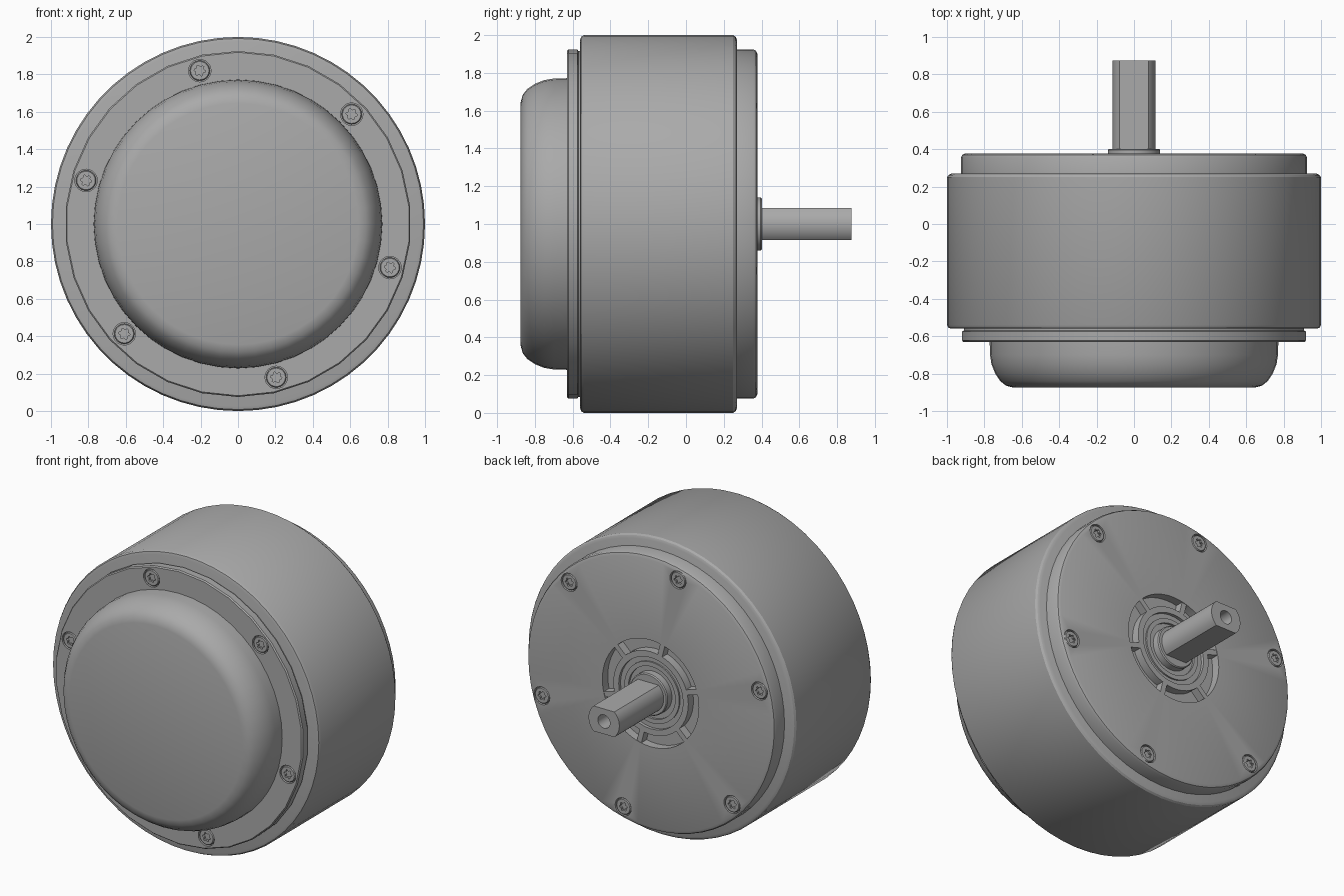
import bpy, bmesh, math
from mathutils import Matrix, Vector

cube = bpy.data.objects.get("Cube")
if cube:
    bpy.data.objects.remove(cube, do_unlink=True)

metal = bpy.data.materials.new("grey_metal")
metal.use_nodes = True
GREY = (0.4, 0.4, 0.4, 1)
metal.diffuse_color = GREY
metal.node_tree.nodes["Principled BSDF"].inputs["Base Color"].default_value = GREY

AXIS = Vector((0, 0, 1))
SCREW_ANGLES = [math.radians(44 + 60 * i) for i in range(6)]
SCREW_CIRCLE = 0.845


def even(n, start=0.0):
    return [start + math.tau * i / n for i in range(n)]


def lathe(bm, profile, angles, centre=AXIS, shape=None, facing=1):
    """Turn (radius, y) points around the y axis through centre."""
    rings = []
    for r, y in profile:
        ring = []
        for i, t in enumerate(angles if r else [0]):
            rr = shape(r, t, i) if shape and r else r
            p = Vector((rr * math.cos(t), y * facing, rr * math.sin(t)))
            ring.append(bm.verts.new(p + centre))
        rings.append(ring)
    n = len(angles)
    for a, b in zip(rings, rings[1:]):
        for i in range(n):
            quad = [a[i % len(a)], a[(i + 1) % len(a)],
                    b[(i + 1) % len(b)], b[i % len(b)]]
            bm.faces.new(list(dict.fromkeys(quad)))


def finish(bm, name, angle=30):
    bmesh.ops.recalc_face_normals(bm, faces=bm.faces)
    mesh = bpy.data.meshes.new(name)
    bm.to_mesh(mesh)
    bm.free()
    obj = bpy.data.objects.new(name, mesh)
    bpy.context.collection.objects.link(obj)
    mesh.materials.append(metal)
    smooth(obj, angle)
    return obj


def smooth(obj, angle=30):
    bpy.ops.object.select_all(action='DESELECT')
    obj.select_set(True)
    bpy.context.view_layer.objects.active = obj
    bpy.ops.object.shade_smooth_by_angle(angle=math.radians(angle))


def turned(name, profile, angles, **kw):
    bm = bmesh.new()
    lathe(bm, profile, angles, **kw)
    return finish(bm, name)


def screw_spot(t, y):
    return AXIS + Vector((SCREW_CIRCLE * math.cos(t), y, SCREW_CIRCLE * math.sin(t)))


def drill(obj, y):
    """Cut the six counterbores for the screw heads."""
    bm = bmesh.new()
    for t in SCREW_ANGLES:
        lathe(bm, [(0, -0.025), (0.06, -0.025), (0.06, 0.025), (0, 0.025)],
              even(24), centre=screw_spot(t, y))
    cutter = finish(bm, "screw_hole_cutter")
    cutter.hide_render = True
    mod = obj.modifiers.new("holes", 'BOOLEAN')
    mod.operation, mod.solver, mod.object = 'DIFFERENCE', 'EXACT', cutter
    smooth(obj)
    bpy.ops.object.modifier_apply(modifier=mod.name)
    smooth(obj)
    bpy.data.objects.remove(cutter, do_unlink=True)


def star(r, t, i):
    return r * (0.72 if i % 2 and r < 0.04 else 1)


def screws(name, y, facing):
    """Countersunk heads with a star socket."""
    for k, t in enumerate(SCREW_ANGLES):
        turned(f"{name}_{k + 1}",
               [(0.054, -0.025), (0.054, -0.006), (0.049, -0.001), (0.03, -0.001),
                (0.03, -0.018), (0, -0.018)],
               even(24, t), centre=screw_spot(t, y), facing=facing,
               shape=lambda r, a, i: star(r, a, i // 2))


# Outer housing with softened rims
turned("housing", [(0, -0.56), (0.975, -0.56), (0.992, -0.555), (1, -0.54),
                   (1, 0.25), (0.992, 0.262), (0.975, 0.27), (0, 0.27)], even(60))

# Front mounting ring
ring = turned("front_ring", [(0, -0.63), (0.918, -0.63), (0.925, -0.622),
                             (0.925, -0.575), (0.915, -0.57), (0.915, -0.55), (0, -0.55)],
              even(30, math.radians(6)))
drill(ring, -0.63)
screws("front_screw", -0.63, -1)

# Domed front cap
turned("front_cap", [(0.772, -0.62), (0.77, -0.7), (0.762, -0.75), (0.742, -0.8),
                     (0.715, -0.84), (0.685, -0.864), (0.645, -0.875), (0, -0.875)],
       even(48))

# Rear plate with round hub recess
plate = turned("rear_plate", [(0, 0.25), (0.925, 0.25), (0.925, 0.355), (0.918, 0.37),
                              (0.9, 0.378), (0.36, 0.378), (0.36, 0.32), (0, 0.32)],
               even(60, math.radians(6)))
drill(plate, 0.378)
screws("rear_screw", 0.378, 1)

# Bearing hub with stepped rings and shaft collar
turned("bearing_hub", [(0.28, 0.31), (0.28, 0.375), (0.24, 0.375), (0.24, 0.355),
                       (0.205, 0.355), (0.205, 0.365), (0.175, 0.365), (0.175, 0.35),
                       (0.14, 0.35), (0.14, 0.395), (0.134, 0.402), (0, 0.402)], even(48))

# Spokes between the hub pockets
bm = bmesh.new()
for t in SCREW_ANGLES:
    mat = (Matrix.Translation(AXIS) @ Matrix.Rotation(-t, 4, 'Y')
           @ Matrix.Translation((0.32, 0.345, 0)) @ Matrix.Diagonal((0.1, 0.06, 0.035, 1)))
    bmesh.ops.create_cube(bm, size=1, matrix=mat)
finish(bm, "hub_spokes")

# Shaft with two flats and a bored end
FLAT = 0.085
corner = math.asin(FLAT / 0.115)
half = ([-corner + 2 * corner * i / 12 for i in range(12)]
        + [corner + (math.pi - 2 * corner) * i / 8 for i in range(8)])
angles = half + [a + math.pi for a in half]


def flatten(r, t, i):
    return min(r, FLAT / max(abs(math.sin(t)), 0.01)) if r > 0.1 else r


turned("shaft", [(0.115, 0.39), (0.115, 0.875), (0.045, 0.875), (0.045, 0.72), (0, 0.72)],
       angles, shape=flatten)
